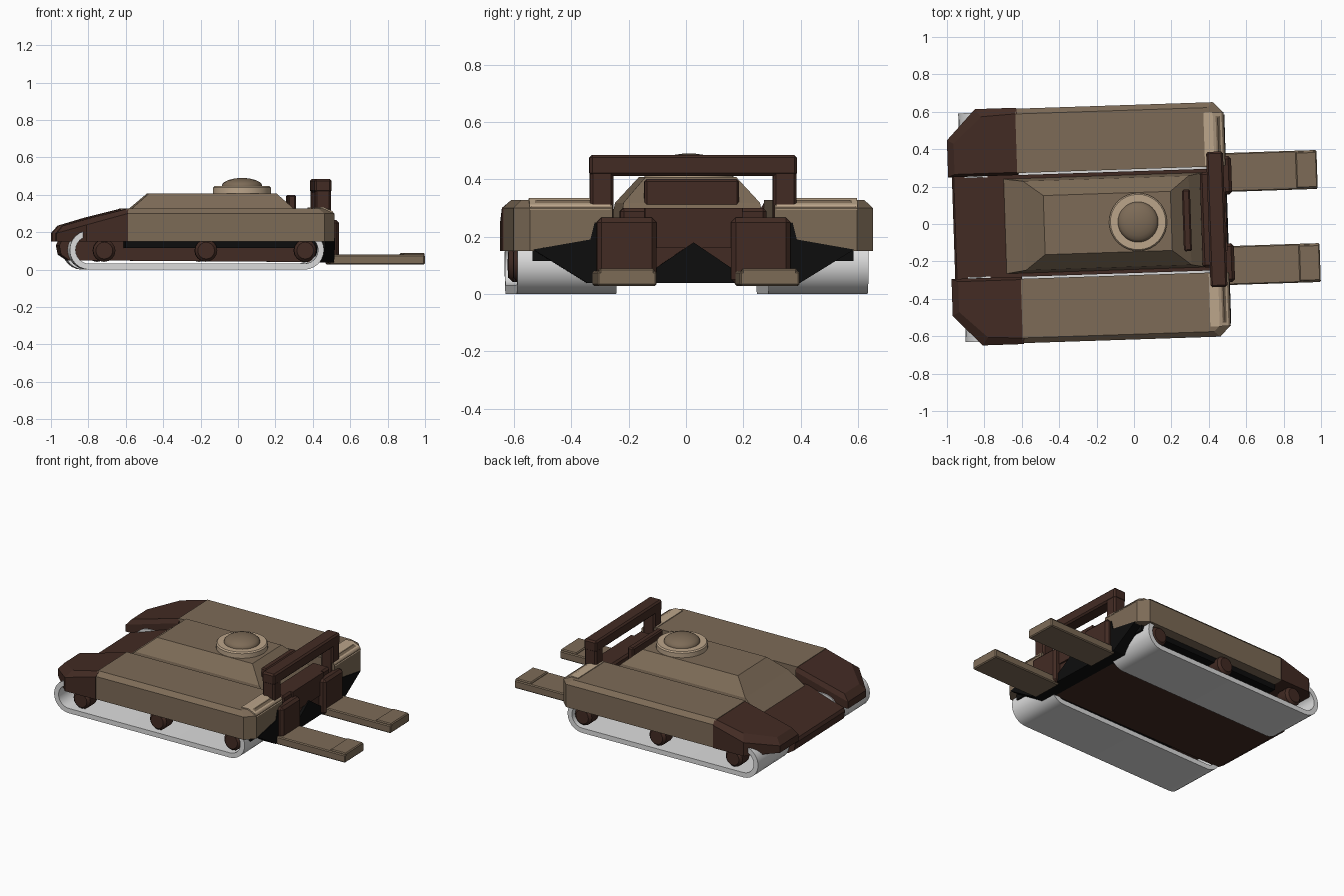
import bpy, bmesh, math
from mathutils import Matrix

if "Cube" in bpy.data.objects:
    bpy.data.objects.remove(bpy.data.objects["Cube"])

# the whole vehicle stands slightly turned, a little off centre
PLACE = Matrix.Rotation(math.radians(1.9), 4, 'Z') @ Matrix.Translation((0, 0.01, 0))


def colour(name, rgb):
    m = bpy.data.materials.new(name)
    m.diffuse_color = (*rgb, 1)
    m.use_nodes = True
    m.node_tree.nodes["Principled BSDF"].inputs["Base Color"].default_value = m.diffuse_color
    return m


TAN = colour("tan", (0.205, 0.147, 0.095))
LIGHT = colour("light_tan", (0.50, 0.375, 0.255))
DARK = colour("dark_brown", (0.055, 0.024, 0.017))
WHITE = colour("track_white", (0.72, 0.72, 0.72))
BLACK = colour("black", (0.004, 0.004, 0.004))


def finish(name, bm, mat, bevel=0, smooth=False):
    bmesh.ops.recalc_face_normals(bm, faces=bm.faces)
    if bevel:
        bmesh.ops.bevel(bm, geom=bm.edges[:], offset=bevel, segments=1, affect='EDGES')
    bm.transform(PLACE)
    me = bpy.data.meshes.new(name)
    bm.to_mesh(me)
    bm.free()
    me.materials.append(mat)
    ob = bpy.data.objects.new(name, me)
    bpy.context.collection.objects.link(ob)
    if smooth:
        bpy.ops.object.select_all(action='DESELECT')
        ob.select_set(True)
        bpy.context.view_layer.objects.active = ob
        bpy.ops.object.shade_smooth_by_angle(angle=math.radians(35))
    return ob


def loft(name, rings, mat, bevel=0, smooth=False):
    """Skin a stack of equal-length rings and cap both ends."""
    bm = bmesh.new()
    vs = [[bm.verts.new(p) for p in r] for r in rings]
    n = len(vs[0])
    for a, b in zip(vs, vs[1:]):
        for i in range(n):
            bm.faces.new((a[i], a[(i + 1) % n], b[(i + 1) % n], b[i]))
    bm.faces.new(vs[0][::-1])
    bm.faces.new(vs[-1])
    return finish(name, bm, mat, bevel, smooth)


def prism_y(name, profile, y0, y1, mat, bevel=0, smooth=False):
    return loft(name, [[(x, y, z) for x, z in profile] for y in (y0, y1)], mat, bevel, smooth)


def box(name, x, y, z, mat, bevel=0):
    return prism_y(name, [(x[0], z[0]), (x[1], z[0]), (x[1], z[1]), (x[0], z[1])],
                   y[0], y[1], mat, bevel)


def rect(x0, x1, y, z):
    return [(x0, -y, z), (x1, -y, z), (x1, y, z), (x0, y, z)]


def spin(name, profile, cx, cy, mat, n=32):
    """Stack of circles from (radius, height) pairs."""
    rings = [[(cx + r * math.cos(2 * math.pi * i / n), cy + r * math.sin(2 * math.pi * i / n), z)
              for i in range(n)] for r, z in profile]
    return loft(name, rings, mat, smooth=True)


# central hull: dark lower tub with wedge nose, tan upper deck
prism_y("lower_hull", [(-0.70, 0.235), (-0.955, 0.15), (-0.965, 0.13), (-0.955, 0.08),
                       (-0.91, 0.05), (0.46, 0.04), (0.46, 0.235)], -0.272, 0.272, DARK)
loft("upper_hull", [rect(-0.705, 0.39, 0.255, 0.222), rect(-0.585, 0.30, 0.238, 0.318),
                    rect(-0.48, 0.20, 0.158, 0.408)], TAN)
box("sponson_floor", (-0.62, 0.45), (-0.56, 0.56), (0.115, 0.165), BLACK)

# turret ring and dome
spin("turret_ring", [(0.155, 0.40), (0.155, 0.438), (0.148, 0.446), (0.105, 0.446)], 0.022, 0.0, LIGHT)
spin("turret_dome", [(0.108, 0.43), (0.108, 0.448)] +
     [(0.108 * math.cos(a), 0.448 + 0.042 * math.sin(a)) for a in (0.25, 0.5, 0.8, 1.1, 1.35, 1.52)],
     0.022, 0.0, TAN)

# rear body, deck bar and black rear undercarriage
box("rear_body", (0.36, 0.485), (-0.255, 0.255), (0.04, 0.30), DARK, 0.012)
box("rear_step", (0.44, 0.495), (-0.17, 0.17), (0.16, 0.30), DARK)
box("deck_bar", (0.262, 0.305), (-0.165, 0.165), (0.28, 0.40), DARK, 0.008)
half = [(0.0, 0.18), (0.14, 0.085), (0.30, 0.23), (0.345, 0.25), (0.36, 0.19), (0.56, 0.155), (0.37, 0.038)]
wedge = half + [(-y, z) for y, z in half[:0:-1]]
loft("rear_undercarriage", [[(x, y, z) for y, z in wedge] for x in (0.40, 0.502)], BLACK)

# overhead frame
box("frame_beam", (0.398, 0.488), (-0.362, 0.362), (0.412, 0.485), DARK, 0.01)

R = 0.102
track_out = [(-0.815 + 0.105 * math.sin(a), 0.105 - 0.105 * math.cos(a))
             for a in [-math.pi * i / 12 for i in range(13)]]
track_out += [(0.335 + 0.105 * math.sin(a), 0.105 - 0.105 * math.cos(a))
              for a in [math.pi - math.pi * i / 12 for i in range(13)]]
track_in = [(cx + (x - cx) * 0.7, 0.105 + (z - 0.105) * 0.7)
            for x, z in track_out for cx in ((-0.815,) if x < -0.2 else (0.335,))]

for side, s in (("left", 1), ("right", -1)):
    # fender: flat body with chamfered outer edge and rear corner
    def ring(z, d, rear):
        return [(-0.615, s * 0.283, z), (rear, s * 0.283, z), (rear, s * (0.57 - d), z),
                (rear - 0.055, s * (0.627 - d), z), (-0.615, s * (0.627 - d), z)]
    loft(side + "_fender", [ring(0.15, 0, 0.497), ring(0.30, 0, 0.497), ring(0.327, 0.028, 0.465)], TAN)
    # light pad across the fender's rear edge
    pad = [(0.39, 0.30), (0.39, 0.332), (0.44, 0.334), (0.487, 0.312), (0.499, 0.292)]
    prism_y(side + "_rear_pad", pad, s * 0.29, s * 0.572, LIGHT)

    # sloping dark nose with cut front corner
    low = [(-0.61, 0.272), (-0.61, 0.632), (-0.83, 0.632), (-0.985, 0.47), (-0.985, 0.272)]
    top = [(-0.605, 0.287), (-0.605, 0.60), (-0.80, 0.59), (-0.95, 0.45), (-0.95, 0.287)]
    slope = lambda x, z: z + 0.29 * (x + 0.64)
    loft(side + "_nose", [[(x, s * y, 0.15) for x, y in low],
                          [(x, s * y, min(0.30, slope(x, 0.295))) for x, y in low],
                          [(x, s * y, min(0.327, slope(x, 0.325))) for x, y in top]], DARK)

    # track loop, open in the middle
    bm = bmesh.new()
    loops = [[bm.verts.new((x, s * y, z)) for x, z in pts]
             for pts, y in ((track_out, 0.265), (track_out, 0.612), (track_in, 0.612), (track_in, 0.265))]
    n = len(track_out)
    for k in range(4):
        a, b = loops[k], loops[(k + 1) % 4]
        for i in range(n):
            bm.faces.new((a[i], a[(i + 1) % n], b[(i + 1) % n], b[i]))
    finish(side + "_track", bm, WHITE, smooth=True)

    # road wheels
    for i, x in enumerate((-0.735, -0.19, 0.34)):
        rim = [(r * math.cos(math.pi * k / 8), r * math.sin(math.pi * k / 8), y)
               for r, y in ((0.05, 0.50), (0.06, 0.515), (0.06, 0.59), (0.045, 0.606)) for k in range(16)]
        loft(f"{side}_wheel_{i + 1}", [[(x + a, s * y, 0.102 + b) for a, b, y in rim[j:j + 16]]
                                       for j in range(0, 64, 16)], DARK, smooth=True)

    # frame post, fork mount, fork and its raised tip
    box(side + "_frame_post", (0.40, 0.486), (s * 0.278, s * 0.36), (0.20, 0.45), DARK, 0.01)
    box(side + "_fork_mount", (0.47, 0.53), (s * 0.13, s * 0.338), (0.035, 0.266), DARK, 0.016)
    box(side + "_fork", (0.48, 0.988), (s * 0.145, s * 0.353), (0.028, 0.08), TAN, 0.006)
    box(side + "_fork_tip", (0.875, 0.988), (s * 0.152, s * 0.346), (0.06, 0.089), TAN, 0.006)
